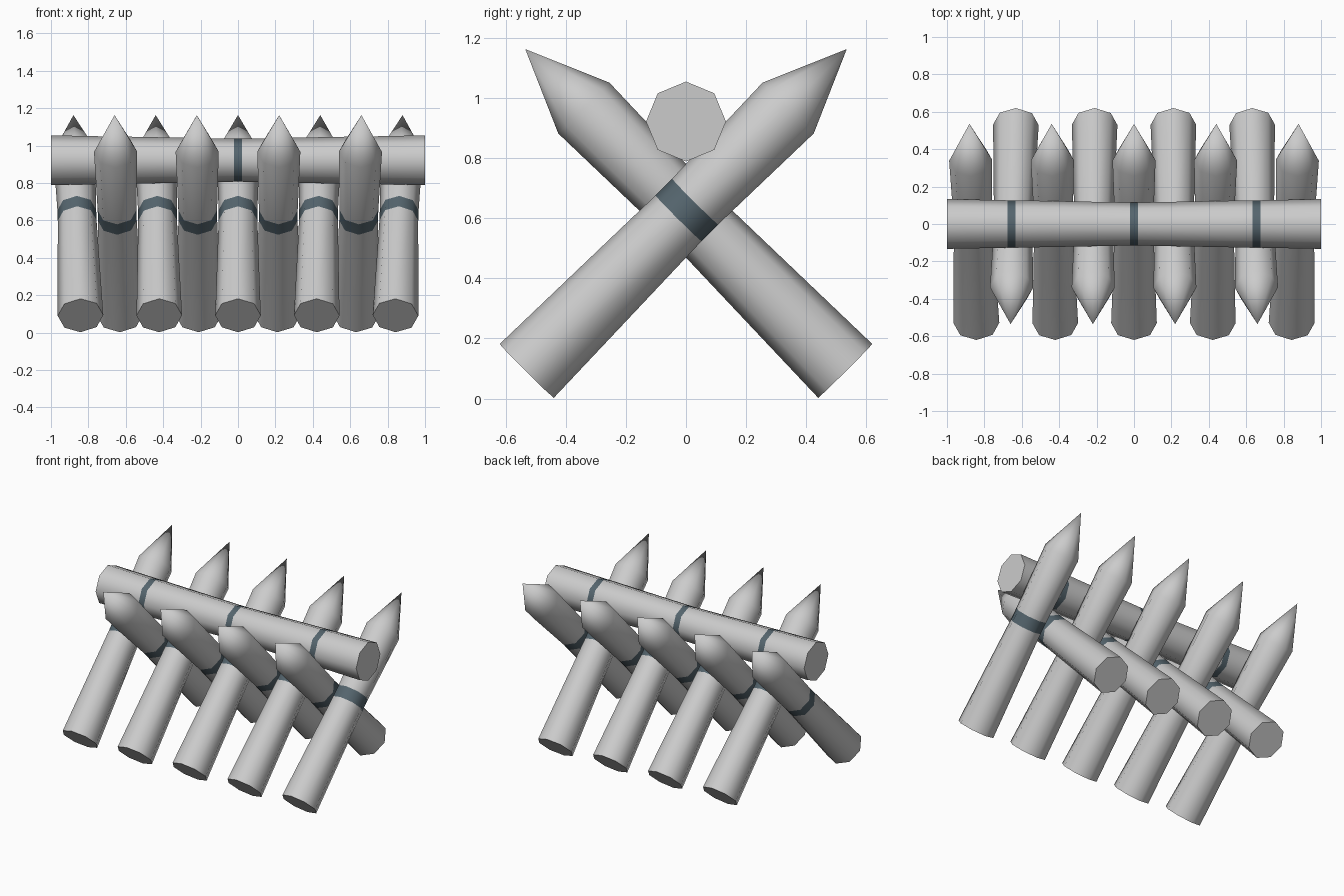
import bpy, bmesh, math
from mathutils import Vector

if "Cube" in bpy.data.objects:
    bpy.data.objects.remove(bpy.data.objects["Cube"])

SIDES = 8


def make_material(name, color):
    mat = bpy.data.materials.new(name)
    mat.use_nodes = True
    mat.diffuse_color = color
    mat.node_tree.nodes["Principled BSDF"].inputs["Base Color"].default_value = color
    return mat


wood = make_material("pale grey wood", (0.6, 0.6, 0.6, 1))
binding = make_material("slate binding", (0.09, 0.13, 0.155, 1))


def make_log(name, start, end, rings, hint, squash=1.0):
    """Eight-sided log; rings are (fraction along axis, radius, bound to next ring)."""
    start, end = Vector(start), Vector(end)
    axis = (end - start).normalized()
    hint = Vector(hint)
    u = (hint - axis * hint.dot(axis)).normalized()
    v = axis.cross(u)
    bm = bmesh.new()
    loops = []
    for t, r, _ in rings:
        centre = start.lerp(end, t)
        if r == 0:
            loops.append([bm.verts.new(centre)])
            continue
        angles = [math.tau * i / SIDES for i in range(SIDES)]
        loops.append([bm.verts.new(centre + u * r * squash * math.cos(a) + v * r * math.sin(a))
                      for a in angles])
    for (_, _, bound), a, b in zip(rings, loops, loops[1:]):
        for i in range(SIDES):
            j = (i + 1) % SIDES
            corners = [a[i], a[j], b[0]] if len(b) == 1 else [a[i], a[j], b[j], b[i]]
            bm.faces.new(corners).material_index = int(bound)
    for loop in (loops[0], loops[-1]):
        if len(loop) > 1:
            bm.faces.new(loop)
    bmesh.ops.recalc_face_normals(bm, faces=bm.faces)
    mesh = bpy.data.meshes.new(name)
    bm.to_mesh(mesh)
    bm.free()
    mesh.materials.append(wood)
    mesh.materials.append(binding)
    obj = bpy.data.objects.new(name, mesh)
    bpy.context.collection.objects.link(obj)
    bpy.ops.object.select_all(action="DESELECT")
    obj.select_set(True)
    bpy.context.view_layer.objects.active = obj
    bpy.ops.object.shade_smooth_by_angle(angle=math.radians(60))
    return obj


# Sharpened stakes: waisted at the binding, fanning slightly outward
stake_rings = [(0, 0.127, False), (0.474, 0.108, True), (0.526, 0.108, False),
               (0.817, 0.12, False), (1, 0, False)]


def make_stakes(name, count, side):
    for i in range(count):
        step = i - (count - 1) / 2
        make_log(f"{name}_{i + 1}", (step * 0.421, side * 0.53, 0.092),
                 (step * 0.44, -side * 0.535, 1.163), stake_rings, (1, 0, 0), 0.96)


make_stakes("front_footed_stake", 5, -1)
make_stakes("rear_footed_stake", 4, 1)

# Crossbeam resting in the crook, with three bindings
beam_rings = [(0, 0.133, False)]
for x in (-0.655, 0, 0.655):
    radius = 0.115 + 0.018 * abs(x)
    for edge, bound in ((-0.021, True), (0.021, False)):
        beam_rings.append(((x + edge + 1) / 2, radius, bound))
beam_rings.append((1, 0.133, False))
make_log("crossbeam", (-1, 0, 0.922), (1, 0, 0.922), beam_rings, (0, 1, 0))
